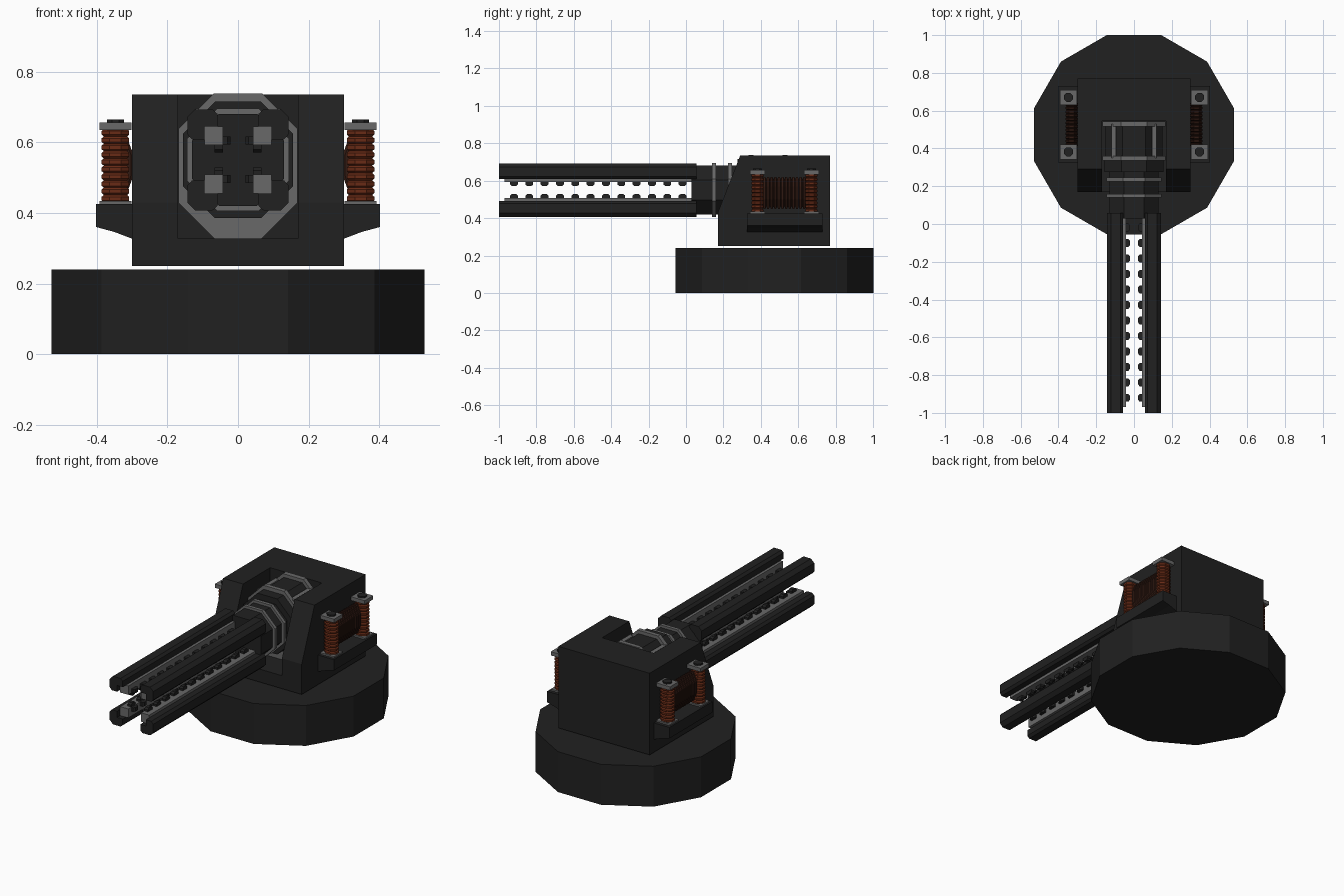
import bpy, bmesh, math
from mathutils import Vector

if "Cube" in bpy.data.objects:
    bpy.data.objects.remove(bpy.data.objects["Cube"])


def material(name, rgb):
    m = bpy.data.materials.new(name)
    m.diffuse_color = (*rgb, 1)
    m.use_nodes = True
    m.node_tree.nodes["Principled BSDF"].inputs["Base Color"].default_value = m.diffuse_color
    return m


DARK = material("dark_metal", (0.015, 0.015, 0.015))
GREY = material("grey_metal", (0.14, 0.14, 0.14))
COPPER = material("copper", (0.14, 0.024, 0.008))
AXIS_Z = 0.55  # height of the barrel axis


def add_prism(bm, pts, axis, a, b):
    """Extrude a 2D profile from a to b; the profile uses the other two axes in order."""
    def place(p, t):
        c = list(p)
        c.insert("xyz".index(axis), t)
        return bm.verts.new(c)
    lo = [place(p, a) for p in pts]
    hi = [place(p, b) for p in pts]
    n = len(pts)
    bm.faces.new(lo)
    bm.faces.new(hi[::-1])
    for i in range(n):
        bm.faces.new((lo[i], lo[(i + 1) % n], hi[(i + 1) % n], hi[i]))


def add_box(bm, x0, x1, y0, y1, z0, z1):
    add_prism(bm, [(x0, y0), (x1, y0), (x1, y1), (x0, y1)], "z", z0, z1)


def finish(name, bm, mat, mirror=None, z=0):
    bmesh.ops.recalc_face_normals(bm, faces=bm.faces)
    me = bpy.data.meshes.new(name)
    bm.to_mesh(me)
    bm.free()
    ob = bpy.data.objects.new(name, me)
    ob.location.z = z
    me.materials.append(mat)
    bpy.context.collection.objects.link(ob)
    if mirror:
        mod = ob.modifiers.new("mirror", "MIRROR")
        mod.use_axis = ["x" in mirror, False, "z" in mirror]
        mod.use_mirror_merge = False
    return ob


def prism(name, pts, axis, a, b, mat, mirror=None, z=0):
    bm = bmesh.new()
    add_prism(bm, pts, axis, a, b)
    return finish(name, bm, mat, mirror, z)


def octagon(w, h, c):
    """Box of half size w by h with corners cut by c."""
    return [(w - c, -h), (w, c - h), (w, h - c), (w - c, h),
            (c - w, h), (-w, h - c), (-w, c - h), (c - w, -h)]


def ring_circle(r, n, cx=0, cy=0):
    return [(cx + r * math.cos((i + .5) * math.tau / n),
             cy + r * math.sin((i + .5) * math.tau / n)) for i in range(n)]


def ribbed_coil(bm, centre, axis, r1, r2, a, b, ribs):
    """Eight-sided stack of rounded windings along an axis."""
    step = (b - a) / ribs
    prof = [(0, .84), (.25, 1), (.75, 1), (1, .84)]
    rows = []
    for k in range(ribs):
        for t, s in prof[:3] + (prof[3:] if k == ribs - 1 else []):
            row = []
            for p in ring_circle(1 / math.cos(math.pi / 8), 8):
                c = [centre[0] + p[0] * r1 * s, centre[1] + p[1] * r2 * s]
                c.insert("xyz".index(axis), a + (k + t) * step)
                row.append(bm.verts.new(c))
            rows.append(row)
    for lo, hi in zip(rows, rows[1:]):
        for i in range(8):
            bm.faces.new((lo[i], lo[(i + 1) % 8], hi[(i + 1) % 8], hi[i]))
    bm.faces.new(rows[0])
    bm.faces.new(rows[-1])


# Turntable base
prism("base", ring_circle(0.547, 12, 0, 0.473), "z", 0, 0.24, DARK)

# Housing with a slot cut for the barrel
body = prism("housing", [(0.17, 0.25), (0.77, 0.25), (0.77, 0.735), (0.29, 0.735),
                         (0.17, 0.43)], "x", -0.3, 0.3, DARK)
bm = bmesh.new()
add_box(bm, -0.17, 0.17, 0, 0.545, 0.327, 0.9)
cutter = finish("slot_cutter", bm, DARK)
cutter.hide_render = True
mod = body.modifiers.new("slot", "BOOLEAN")
mod.operation, mod.solver, mod.object = "DIFFERENCE", "EXACT", cutter
bpy.context.view_layer.objects.active = body
bpy.ops.object.modifier_apply(modifier="slot")
bpy.data.objects.remove(cutter)

# Breech drum inside the slot, with grey end rings and side strips
DZ = 0.533
prism("breech_drum", octagon(0.15, 0.185, 0.09), "y", 0.345, 0.53, DARK, z=DZ)
for i, y in enumerate((0.335, 0.517)):
    prism(f"drum_ring_{i}", octagon(0.168, 0.205, 0.1), "y", y, y + 0.025, GREY, z=DZ)
bm = bmesh.new()
add_box(bm, 0.095, 0.12, 0.35, 0.53, 0.62, 0.695)
finish("drum_strip", bm, GREY, "x")

# Barrel neck, thicker collar and two grey bands
prism("neck", octagon(0.13, 0.13, 0.076), "y", 0.03, 0.35, DARK, z=AXIS_Z)
prism("neck_collar", octagon(0.155, 0.165, 0.09), "y", 0.275, 0.335, DARK, z=AXIS_Z)
for i, y in enumerate((0.14, 0.225)):
    prism(f"neck_band_{i}", octagon(0.145, 0.145, 0.086), "y", y, y + 0.02, GREY, z=AXIS_Z)

# Four angled rails wrapping grey cores
rail = [(0.058, 0.095), (0.095, 0.095), (0.095, 0.058), (0.13, 0.058), (0.143, 0.072),
        (0.143, 0.122), (0.122, 0.143), (0.072, 0.143), (0.058, 0.13)]
prism("rail", rail, "y", -1, 0.057, DARK, "xz", AXIS_Z)
bm = bmesh.new()
add_box(bm, 0.042, 0.095, -0.97, 0.045, 0.042, 0.095)
finish("rail_core", bm, GREY, "xz", AXIS_Z)

# Rows of tapered studs on the two inner faces of each core
bm = bmesh.new()
for k in range(12):
    y = -0.92 + 0.082 * k
    stud = [(0.043, y - 0.021), (0.03, y - 0.021), (0.021, y - 0.011),
            (0.021, y + 0.011), (0.03, y + 0.021), (0.043, y + 0.021)]
    add_prism(bm, stud, "z", 0.043, 0.066)
    add_prism(bm, [(v, u) for u, v in stud], "x", 0.043, 0.066)
finish("rail_studs", bm, DARK, "xz", AXIS_Z)

# Side shelves that carry the coils
shelf = [(0.295, 0.425), (0.402, 0.425), (0.402, 0.36), (0.35, 0.346), (0.295, 0.325)]
prism("coil_shelf", shelf, "y", 0.325, 0.73, DARK, "x")

# Coil posts with caps and bolts, and the cross coil between them
posts, caps, bolts = bmesh.new(), bmesh.new(), bmesh.new()
for y in (0.382, 0.67):
    ribbed_coil(posts, (0.347, y), "z", 0.039, 0.032, 0.43, 0.637, 10)
    add_box(caps, 0.302, 0.392, y - 0.04, y + 0.04, 0.634, 0.656)
    add_box(caps, 0.302, 0.392, y - 0.04, y + 0.04, 0.42, 0.434)
    add_prism(bolts, ring_circle(0.026, 8, 0.347, y), "z", 0.65, 0.665)
finish("coil_posts", posts, COPPER, "x")
finish("coil_caps", caps, GREY, "x")
finish("coil_bolts", bolts, DARK, "x")
bm = bmesh.new()
ribbed_coil(bm, (0.33, 0.535), "y", 0.032, 0.085, 0.41, 0.642, 12)
finish("cross_coil", bm, material("dark_copper", (0.03, 0.01, 0.006)), "x")
